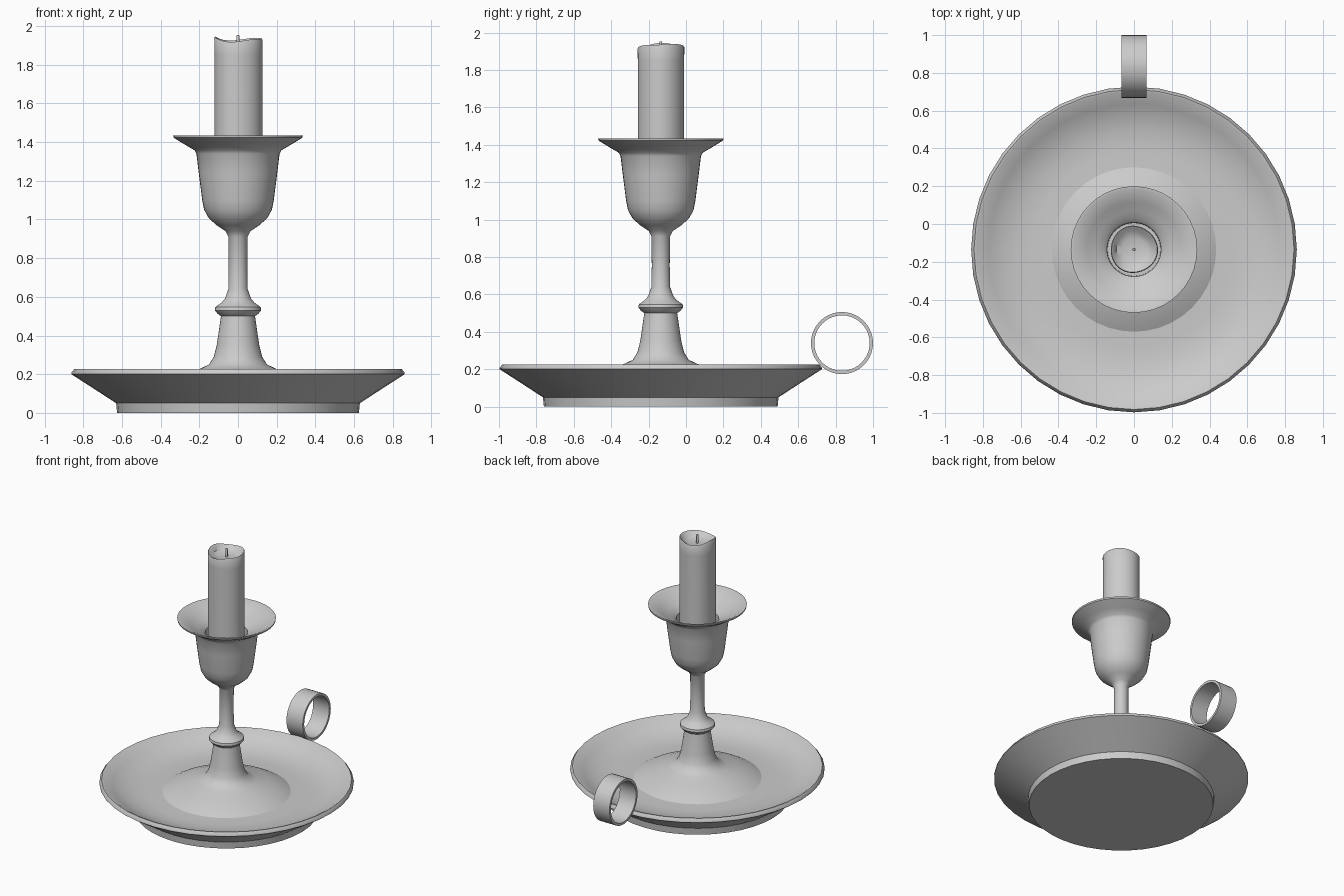
import bpy, math

if "Cube" in bpy.data.objects:
    bpy.data.objects.remove(bpy.data.objects["Cube"])

CY = -0.135  # axis of the turned parts


def make(name, verts, faces, angle=40):
    me = bpy.data.meshes.new(name)
    me.from_pydata(verts, [], faces)
    me.validate()
    ob = bpy.data.objects.new(name, me)
    bpy.context.collection.objects.link(ob)
    bpy.context.view_layer.objects.active = ob
    for o in bpy.context.selected_objects:
        o.select_set(False)
    ob.select_set(True)
    bpy.ops.object.mode_set(mode='EDIT')
    bpy.ops.mesh.select_all(action='SELECT')
    bpy.ops.mesh.normals_make_consistent(inside=False)
    bpy.ops.object.mode_set(mode='OBJECT')
    bpy.ops.object.shade_smooth_by_angle(angle=math.radians(angle))
    return ob


def turned(name, profile, n=40, warp=None, caps=True, angle=40):
    """Spin (radius, height) points about the vertical axis."""
    verts, faces = [], []
    for i, (r, z) in enumerate(profile):
        for k in range(n):
            a = 2 * math.pi * k / n
            rr, zz = warp(i, r, z, a) if warp else (r, z)
            verts.append((rr * math.cos(a), CY + rr * math.sin(a), zz))
    for i in range(len(profile) - 1):
        for k in range(n):
            j = (k + 1) % n
            faces.append((i*n + k, i*n + j, (i+1)*n + j, (i+1)*n + k))
    if caps:
        faces.append(tuple(range(n))[::-1])
        faces.append(tuple(range((len(profile) - 1) * n, len(profile) * n)))
    return make(name, verts, faces, angle)


# Dish with foot, flared wall and shallow floor
turned("dish", [(0.625, 0), (0.63, 0.05), (0.75, 0.128), (0.862, 0.2),
                (0.862, 0.207), (0.847, 0.226), (0.835, 0.224), (0.77, 0.185),
                (0.70, 0.155), (0.62, 0.137), (0.53, 0.132), (0.43, 0.137),
                (0.2, 0.14)])

# Stem: domed base, collar, shaft, cup and drip rim with socket
turned("stem", [(0.40, 0.125), (0.435, 0.139), (0.38, 0.168), (0.29, 0.203),
                (0.2, 0.227), (0.15, 0.25), (0.125, 0.29), (0.11, 0.35),
                (0.088, 0.50), (0.105, 0.512), (0.12, 0.53), (0.117, 0.547),
                (0.085, 0.57), (0.068, 0.59), (0.05, 0.64), (0.048, 0.75),
                (0.049, 0.91), (0.065, 0.94), (0.11, 0.97), (0.15, 1.005),
                (0.175, 1.05), (0.185, 1.10), (0.203, 1.24), (0.215, 1.34),
                (0.225, 1.358), (0.27, 1.384), (0.333, 1.423), (0.335, 1.434),
                (0.322, 1.434), (0.25, 1.396), (0.20, 1.368), (0.165, 1.352),
                (0.143, 1.33), (0.14, 1.15)])


# Candle with an uneven melted top
def melt(i, r, z, a):
    wob = 1 + 0.02 * math.cos(3 * a + 0.5)
    if i in (2, 3, 4):
        z += 0.008 * math.cos(2 * a) - 0.005 * math.cos(3 * a) + 0.004 * math.sin(a)
    return r * wob, z


turned("candle", [(0.124, 1.16), (0.124, 1.85), (0.125, 1.925), (0.121, 1.932),
                  (0.113, 1.927), (0.095, 1.905), (0.06, 1.892), (0.01, 1.89)],
       warp=melt)
turned("wick", [(0.008, 1.885), (0.008, 1.945), (0.006, 1.953)], n=10)

# Finger ring: a flat band standing on the back edge of the dish
N = 40
section = [(-0.067, 0.148), (-0.067, 0.166), (0.067, 0.166), (0.067, 0.148)]
verts, faces = [], []
for k in range(N):
    a = 2 * math.pi * k / N
    for x, r in section:
        verts.append((x, 0.834 + r * math.cos(a), 0.34 + r * math.sin(a)))
    for s in range(4):
        t, m = (s + 1) % 4, (k + 1) % N
        faces.append((4*k + s, 4*k + t, 4*m + t, 4*m + s))
make("finger_ring", verts, faces)
